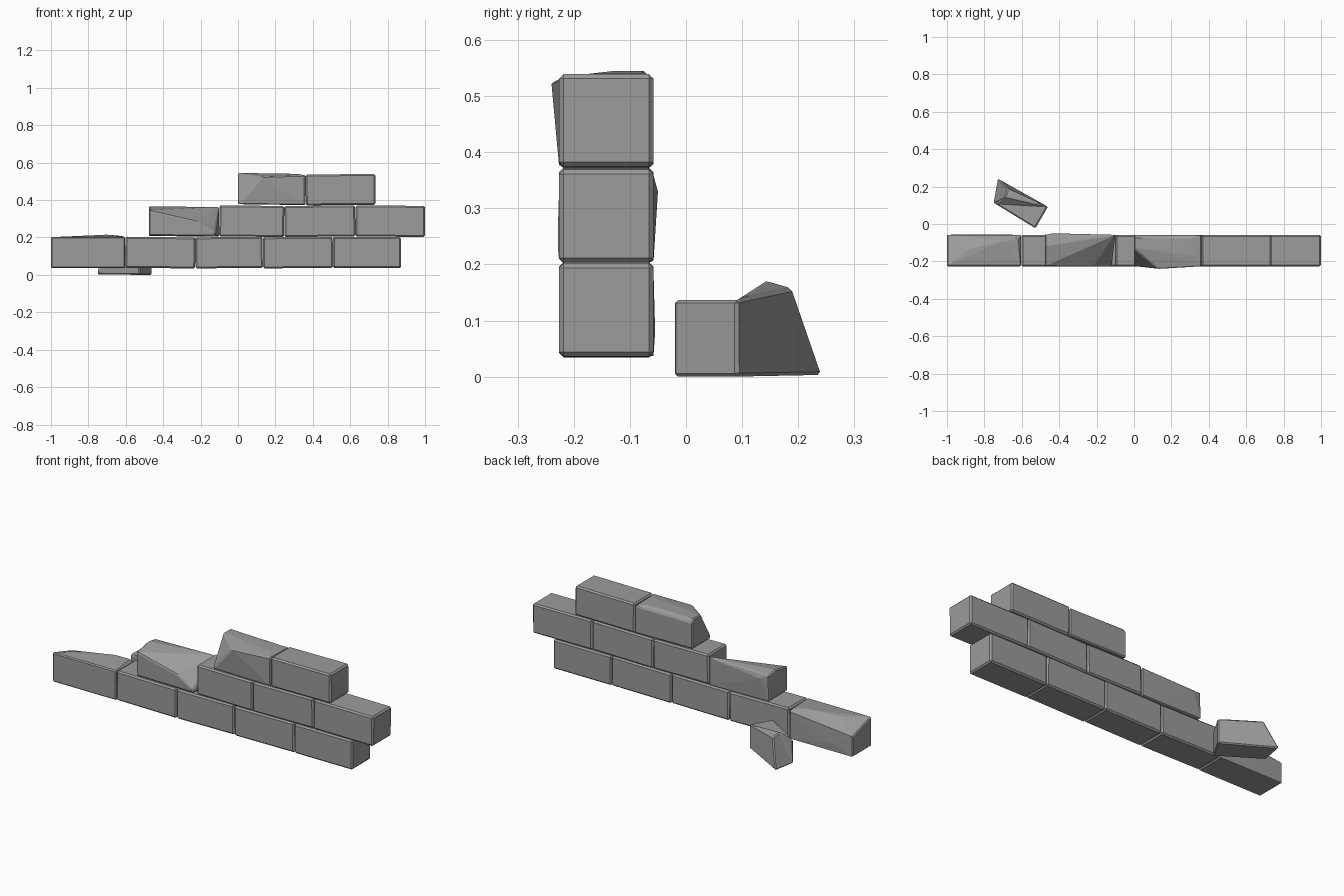
import bpy, bmesh, math

if "Cube" in bpy.data.objects:
    bpy.data.objects.remove(bpy.data.objects["Cube"])

FRONT, BACK = -0.226, -0.058

stone = bpy.data.materials.new("dark_stone")
stone.diffuse_color = (0.33, 0.33, 0.33, 1)
stone.use_nodes = True
stone.node_tree.nodes["Principled BSDF"].inputs["Base Color"].default_value = stone.diffuse_color


def finish(bm, name, bevel):
    bmesh.ops.recalc_face_normals(bm, faces=bm.faces[:])
    me = bpy.data.meshes.new(name)
    bm.to_mesh(me)
    bm.free()
    me.materials.append(stone)
    ob = bpy.data.objects.new(name, me)
    bpy.context.collection.objects.link(ob)
    mod = ob.modifiers.new("worn_edges", 'BEVEL')
    mod.width = bevel
    mod.segments = 1
    mod.limit_method = 'ANGLE'
    mod.angle_limit = math.radians(40)
    return ob


def brick(name, x0, x1, z0, z1, roll=0.0):
    """Whole brick, very slightly rolled so the courses look hand laid."""
    bm = bmesh.new()
    bmesh.ops.create_cube(bm, size=1)
    bmesh.ops.scale(bm, vec=(x1 - x0, BACK - FRONT, z1 - z0), verts=bm.verts[:])
    ob = finish(bm, name, 0.008)
    ob.location = ((x0 + x1) / 2, (FRONT + BACK) / 2, (z0 + z1) / 2)
    ob.rotation_euler.y = math.radians(-roll)
    return ob


def broken_brick(name, points, faces=None, bevel=0.006):
    """Chipped brick: given faces, or the hull around its remaining corners."""
    bm = bmesh.new()
    vs = [bm.verts.new(p) for p in points]
    if faces:
        for f in faces:
            bm.faces.new([vs[i] for i in f])
    else:
        bmesh.ops.convex_hull(bm, input=bm.verts[:])
        loose = [v for v in bm.verts if not v.link_faces]
        bmesh.ops.delete(bm, geom=loose, context='VERTS')
        bmesh.ops.dissolve_limit(bm, angle_limit=math.radians(1.5),
                                 verts=bm.verts[:], edges=bm.edges[:])
    return finish(bm, name, bevel)


# Whole bricks, course by course: (x start, x end, roll)
courses = {
    "bottom": (0.036, 0.202, [(-0.602, -0.228, -0.6), (-0.227, 0.132, 0.5),
                              (0.133, 0.507, 0.4), (0.507, 0.871, 0.0)]),
    "middle": (0.204, 0.370, [(-0.100, 0.247, -0.5), (0.248, 0.627, 0.7),
                              (0.628, 1.0, -0.3)]),
    "top": (0.373, 0.538, [(0.362, 0.735, 0.4)]),
}
for course, (z0, z1, row) in courses.items():
    for i, (x0, x1, roll) in enumerate(row):
        brick(f"{course}_brick_{i + 1}", x0, x1, z0, z1, roll)

# Bottom course end brick, back top edge broken away
broken_brick("bottom_chipped_brick", [
    (-1.0, FRONT, 0.036), (-0.603, FRONT, 0.036),
    (-0.603, BACK, 0.036), (-1.0, BACK, 0.036),
    (-1.0, FRONT, 0.202), (-0.603, FRONT, 0.202), (-0.603, BACK, 0.190),
    (-0.88, -0.135, 0.205), (-0.70, -0.09, 0.215), (-0.62, -0.075, 0.208),
    (-0.87, -0.055, 0.08), (-1.0, BACK, 0.15)])

# Middle course end brick, front top and right end broken away
broken_brick("middle_chipped_brick", [
    (-0.477, FRONT, 0.210), (-0.12, FRONT, 0.206),
    (-0.100, BACK, 0.204), (-0.477, BACK, 0.208),
    (-0.477, FRONT, 0.345), (-0.477, -0.12, 0.366), (-0.477, BACK, 0.355),
    (-0.43, -0.05, 0.33), (-0.100, BACK, 0.364), (-0.22, -0.228, 0.285),
    (-0.125, -0.228, 0.225), (-0.15, -0.14, 0.315)])

# Top course end brick, front left corner broken away
broken_brick("top_chipped_brick", [
    (0.0, FRONT, 0.378), (0.361, FRONT, 0.373),
    (0.361, BACK, 0.373), (0.0, BACK, 0.378),
    (0.13, -0.240, 0.525), (0.361, FRONT, 0.532), (0.32, -0.17, 0.540),
    (0.0, -0.13, 0.545), (0.0, -0.075, 0.545), (0.30, -0.08, 0.540),
    (0.361, BACK, 0.527), (0.0, BACK, 0.525)])

# Broken half brick behind the wall: flat top rising to a snapped-off peak
broken_brick("loose_half_brick", [
    (-0.752, 0.115, 0.003), (-0.527, -0.023, 0.0),
    (-0.460, 0.092, 0.0), (-0.729, 0.244, 0.003),
    (-0.750, 0.115, 0.130), (-0.527, -0.023, 0.137), (-0.460, 0.092, 0.137),
    (-0.675, 0.19, 0.158), (-0.69, 0.145, 0.171), (-0.705, 0.086, 0.136)],
    [(3, 2, 1, 0), (0, 1, 5, 9, 4), (1, 2, 6, 5), (2, 3, 7, 6), (5, 6, 9),
     (6, 8, 9), (6, 7, 8), (9, 8, 4), (4, 8, 0), (8, 7, 3, 0)])
